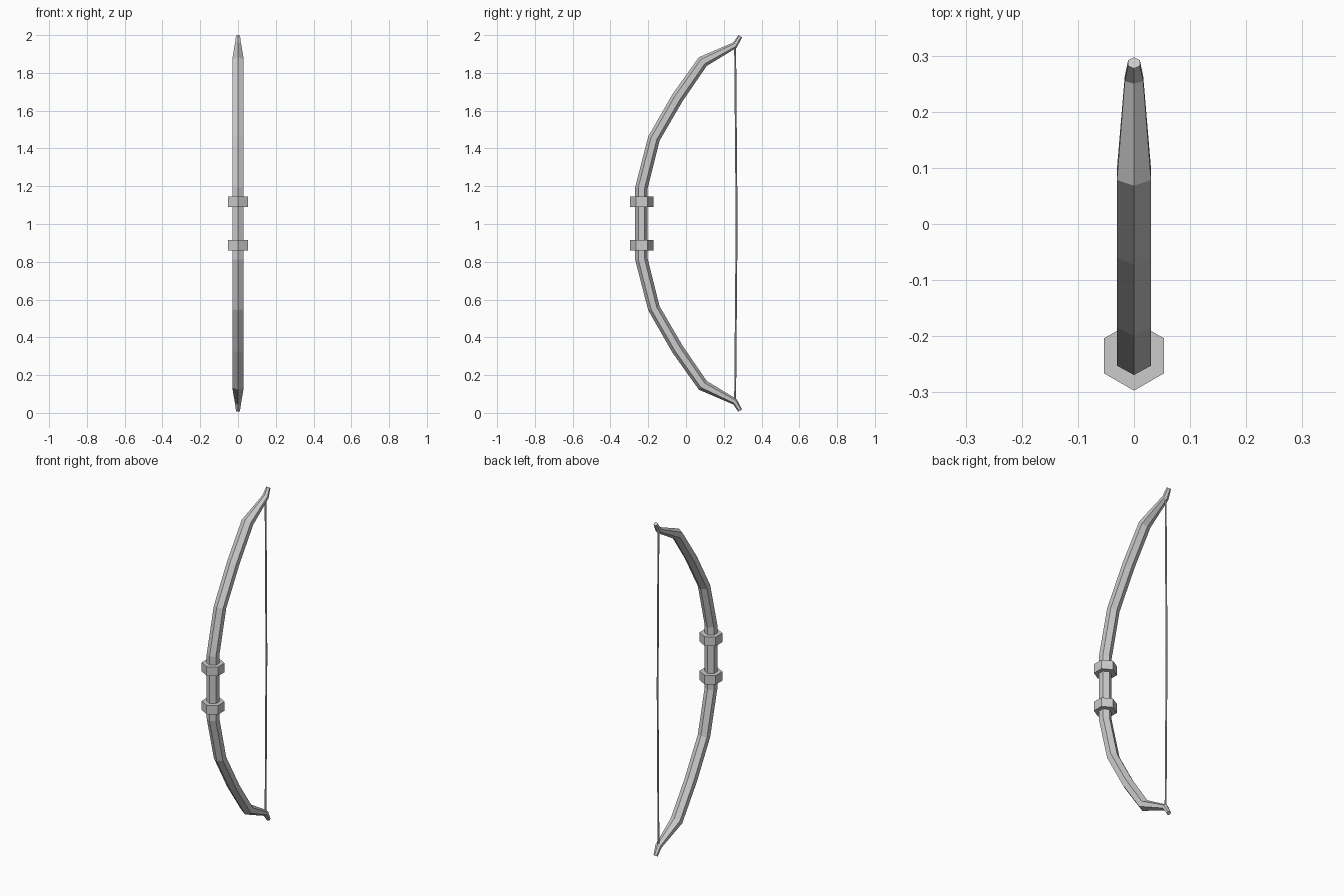
import bpy, bmesh, math
from mathutils import Vector

if "Cube" in bpy.data.objects:
    bpy.data.objects.remove(bpy.data.objects["Cube"])

MID_Z = 1.003


def hex_sweep(name, sections, sides=6):
    """Loft rings; each section = (centre y, centre z, half vector y, half vector z, width scale)."""
    bm = bmesh.new()
    rings = []
    for cy, cz, hy, hz, w in sections:
        ring = []
        for i in range(sides):
            a = 2 * math.pi * i / sides
            c, s = math.cos(a), math.sin(a)
            ring.append(bm.verts.new(Vector((w * s, cy + hy * c, cz + hz * c))))
        rings.append(ring)
    for a, b in zip(rings, rings[1:]):
        for i in range(sides):
            j = (i + 1) % sides
            bm.faces.new((a[i], a[j], b[j], b[i]))
    bm.faces.new(rings[0][::-1])
    bm.faces.new(rings[-1])
    bmesh.ops.recalc_face_normals(bm, faces=bm.faces)
    mesh = bpy.data.meshes.new(name)
    bm.to_mesh(mesh)
    bm.free()
    obj = bpy.data.objects.new(name, mesh)
    bpy.context.collection.objects.link(obj)
    return obj


def mirrored(upper):
    """Complete an upper half, listed from the middle outwards, with its lower mirror image."""
    lower = [(y, -z, hy, -hz, w) for y, z, hy, hz, w in reversed(upper)]
    both = lower + upper
    return [(y, z + MID_Z, hy, hz, w) for y, z, hy, hz, w in both]


W = 0.035  # hexagon radius across x, flat sides at 0.03

# Curved bow stave with tapered, flicked tips
hex_sweep("bow_stave", mirrored([
    (-0.236, 0.189, 0.033, -0.004, W),
    (-0.170, 0.449, 0.030, -0.011, W),
    (-0.046, 0.664, 0.027, -0.018, W),
    (0.089, 0.857, 0.021, -0.023, W),
    (0.259, 0.944, 0.009, -0.014, 0.019),
    (0.287, 0.991, 0.010, -0.006, 0.012),
]))

# Grip collars above and below the handle
for label, z in (("lower", -0.115), ("upper", 0.115)):
    h = 0.027
    hex_sweep(label + "_grip_collar", [
        (-0.235, MID_Z + z - h, 0.062, 0, 0.062),
        (-0.235, MID_Z + z + h, 0.062, 0, 0.062),
    ])

# Thin bowstring, very slightly bent at the middle
R = 0.005
hex_sweep("bowstring", [
    (0.260, MID_Z - 0.94, R, 0, R),
    (0.268, MID_Z, R, 0, R),
    (0.260, MID_Z + 0.94, R, 0, R),
])
